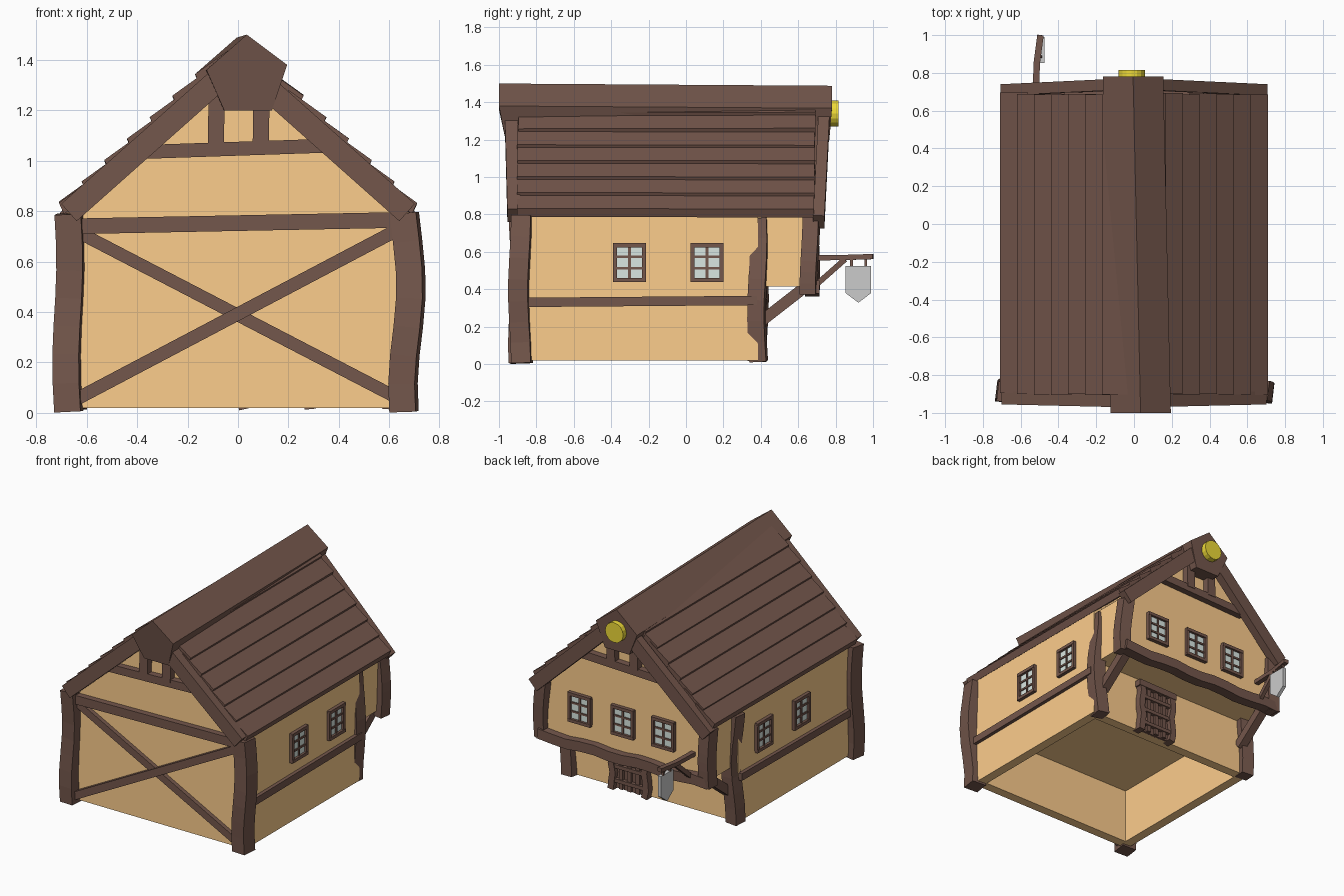
import bpy, bmesh, math, random
from mathutils import Vector as V

if "Cube" in bpy.data.objects:
    bpy.data.objects.remove(bpy.data.objects["Cube"])

random.seed(4)


def material(name, rgb):
    m = bpy.data.materials.new(name)
    m.diffuse_color = (*rgb, 1)
    m.use_nodes = True
    m.node_tree.nodes["Principled BSDF"].inputs["Base Color"].default_value = m.diffuse_color
    return m


PLASTER = material("plaster", (0.98, 0.61, 0.265))
WOOD = material("timber", (0.175, 0.095, 0.072))
ROOF = material("roof_wood", (0.175, 0.093, 0.071))
GLASS = material("glass", (0.7, 0.8, 0.76))
GOLD = material("gold", (0.85, 0.7, 0.04))
X, Y, Z = V((1, 0, 0)), V((0, 1, 0)), V((0, 0, 1))


def make(name, bm, mat=None):
    bmesh.ops.recalc_face_normals(bm, faces=bm.faces[:])
    me = bpy.data.meshes.new(name)
    bm.to_mesh(me)
    bm.free()
    ob = bpy.data.objects.new(name, me)
    bpy.context.collection.objects.link(ob)
    if mat:
        me.materials.append(mat)
    return ob


def loft(bm, rings):
    rs = [[bm.verts.new(p) for p in r] for r in rings]
    n = len(rs[0])
    for a, b in zip(rs, rs[1:]):
        for i in range(n):
            bm.faces.new((a[i], a[(i + 1) % n], b[(i + 1) % n], b[i]))
    bm.faces.new(rs[0][::-1])
    bm.faces.new(rs[-1])


def sweep(bm, path, w, d, side):
    """Rectangular bar along a path; d is its depth in the side direction."""
    path = [V(p) for p in path]
    rings = []
    for i, p in enumerate(path):
        t = (path[min(i + 1, len(path) - 1)] - path[max(i - 1, 0)]).normalized()
        u = t.cross(side).normalized() * w / 2
        v = u.cross(t).normalized() * d / 2
        rings.append([p + u + v, p - u + v, p - u - v, p + u - v])
    loft(bm, rings)


def beam(name, path, w, d, side, mat=WOOD):
    bm = bmesh.new()
    sweep(bm, path, w, d, side)
    return make(name, bm, mat)


def prism(name, pts, y0, y1, mat, shift=(0, 0)):
    bm = bmesh.new()
    loft(bm, [[(x, y0, z) for x, z in pts],
              [(x + shift[0], y1, z + shift[1]) for x, z in pts]])
    return make(name, bm, mat)


def post(name, x, y, z0, z1, phase, w=0.1, amp=0.015):
    s = math.copysign(1, x)
    path = []
    for i in range(8):
        z = z0 + (z1 - z0) * i / 7
        k = math.sin((z - 0.3) * 7.85 + phase)
        path.append((x + s * amp * k, y + 0.008 * math.cos(z * 8 + phase), z))
    beam(name, path, w, w, V((0.12, 1, 0)).normalized())


# Plaster body, hollow from below, with overhanging upper storey
def house(z, w):
    return [(-w, z), (w, z), (w, 0.8), (0, 1.4), (-w, 0.8)]


body = prism("house_body", house(0.02, 0.675), -0.88, 0.385, PLASTER)
bm = bmesh.new()
bm.from_mesh(body.data)
under = min(bm.faces, key=lambda f: f.normal.z)
bmesh.ops.inset_region(bm, faces=[under], thickness=0.095)
pit = bmesh.ops.extrude_discrete_faces(bm, faces=[under])["faces"][0]
bmesh.ops.translate(bm, verts=pit.verts[:], vec=(0, 0, 0.39))
bm.to_mesh(body.data)
bm.free()
prism("upper_overhang", house(0.415, 0.65), 0.38, 0.66, PLASTER)

# Roof planks and gable boards
for s, tag in ((-1, "left"), (1, "right")):
    for i in range(7):
        xl = 0.69 - 0.09 * (6 - i)
        xu = max(xl - 0.13, 0)
        line = lambda x: 1.44 - 0.945 * x
        pts = [(s * xl, line(xl)), (s * (xl + 0.02), line(xl) + 0.045),
               (s * xu, line(xu) + 0.03), (s * xu, line(xu) - 0.015)]
        j = random.uniform(-0.006, 0.006)
        prism(f"roof_plank_{tag}_{i}", pts, -0.9 + j, 0.69 + j, ROOF, (0, j))
    beam(f"front_gable_board_{tag}", [(s * 0.04, -0.935, 1.355), (s * 0.67, -0.92, 0.795)],
         0.092, 0.07, Y)
    beam(f"back_gable_board_{tag}", [(s * 0.04, 0.74, 1.355), (s * 0.675, 0.71, 0.76)],
         0.092, 0.06, Y)

# Ridge cap, its ends leaning inward towards the bottom
cap = [(0.035, 1.5), (0.195, 1.38), (0.135, 1.2), (-0.055, 1.2), (-0.125, 1.36)]
bm = bmesh.new()
loft(bm, [[(x, -1.0 if z > 1.3 else -0.965, z) for x, z in cap],
          [(x - 0.04, 0.78 if z > 1.3 else 0.765, z - 0.012) for x, z in cap]])
make("ridge_cap", bm, WOOD)

# Corner posts, side rails and overhang braces
for s, tag in ((-1, "left"), (1, "right")):
    ph, amp = (0, 0.016) if s > 0 else (2.4, 0.008)
    post(f"front_post_{tag}", s * 0.67, -0.885, 0.005, 0.79, ph, 0.105, amp)
    post(f"middle_post_{tag}", s * 0.636, 0.385, 0.015, 0.78, ph + 1, 0.09)
    post(f"back_post_{tag}", s * 0.64, 0.662, 0.375, 0.78, ph, 0.085, amp)
    beam(f"side_rail_{tag}", [(s * 0.675, -0.86, 0.33), (s * 0.675, 0.38, 0.34)], 0.05, 0.05, X)
    beam(f"overhang_brace_{tag}", [(s * 0.6, 0.39, 0.22), (s * 0.6, 0.66, 0.43)], 0.06, 0.06, X)

# Front timber framing
beam("front_tie_beam", [(-0.64, -0.89, 0.74), (0.64, -0.89, 0.765)], 0.062, 0.065, Y)
beam("front_cross_brace_a", [(-0.65, -0.887, 0.725), (0.65, -0.887, 0.05)], 0.05, 0.045, Y)
beam("front_cross_brace_b", [(-0.65, -0.893, 0.05), (0.65, -0.893, 0.735)], 0.052, 0.055, Y)

# Gable collar beams and short struts on both ends
for y, tag in ((-0.89, "front"), (0.67, "back")):
    beam(f"{tag}_collar_beam", [(-0.37, y, 1.035), (0.37, y, 1.06)], 0.055, 0.07, Y)
    for x in (-0.088, 0.09):
        beam(f"{tag}_gable_strut", [(x, y, 1.06), (x + 0.004, y, 1.29)], 0.064, 0.075, Y)

# Wavy beam along the overhang edge
beam("overhang_beam", [(-0.66 + 0.11 * i, 0.675, 0.405 + 0.008 * math.sin(i * 1.7))
                       for i in range(13)], 0.07, 0.075, Y)


# Windows: glass, frame, one upright and two cross bars
def window(name, centre, out, w=0.155, h=0.185):
    c, t = V(centre), out.cross(Z)
    beam(name + "_glass", [c - Z * h / 2, c + Z * h / 2], w, 0.02, out, GLASS)
    bm = bmesh.new()
    for k, b, d in ((-1, 0.022, 0.05), (0, 0.014, 0.035), (1, 0.022, 0.05)):
        o = c + t * k * w / 2
        sweep(bm, [o - Z * h / 2, o + Z * h / 2], b, d, out)
    for k, b, d in ((-1, 0.022, 0.054), (-0.33, 0.013, 0.034), (0.33, 0.013, 0.034), (1, 0.022, 0.054)):
        o = c + Z * k * h / 2
        sweep(bm, [o - t * (w / 2 + 0.01), o + t * (w / 2 + 0.01)], b, d, out)
    make(name + "_frame", bm, WOOD)


for s, tag in ((-1, "left"), (1, "right")):
    for i, y in enumerate((-0.302, 0.112)):
        window(f"{tag}_window_{i}", (s * 0.672, y, 0.543), X * s)
for i, x in enumerate((-0.295, 0.02, 0.355)):
    window(f"back_window_{i}", (x, 0.66, 0.65), Y)

# Back door with crooked frame and lattice bars
dx, dy = 0.15, 0.385
beam("door_panel", [(dx, dy, 0.02), (dx, dy, 0.35)], 0.24, 0.03, Y, ROOF)
bm = bmesh.new()
for s in (-1, 1):
    sweep(bm, [(dx + s * (0.13 + 0.008 * math.sin(i * 2 + s)), dy + 0.01, 0.015 + 0.06 * i)
               for i in range(7)], 0.045, 0.07, Y)
sweep(bm, [(dx - 0.16, dy + 0.01, 0.365), (dx + 0.16, dy + 0.01, 0.37)], 0.045, 0.075, Y)
make("door_frame", bm, WOOD)
bm = bmesh.new()
for k in (-0.065, 0, 0.065):
    sweep(bm, [(dx + k, dy + 0.015, 0.025), (dx + k, dy + 0.015, 0.35)], 0.03, 0.035, Y)
for z in (0.08, 0.18, 0.28):
    sweep(bm, [(dx - 0.12, dy + 0.02, z), (dx + 0.12, dy + 0.02, z)], 0.025, 0.04, Y)
make("door_lattice", bm, WOOD)

# Hanging sign on a bracket
beam("sign_pole", [(-0.52, 0.66, 0.568), (-0.515, 0.85, 0.57), (-0.495, 1.0, 0.575)], 0.034, 0.028, Z)
beam("sign_bracket", [(-0.52, 0.68, 0.41), (-0.512, 0.85, 0.56)], 0.03, 0.028, X)
for y in (0.885, 0.962):
    beam("sign_hanger", [(-0.492, y, 0.515), (-0.502, y, 0.57)], 0.014, 0.014, X)
bm = bmesh.new()
outline = [(0.853, 0.525), (0.99, 0.525), (0.99, 0.38), (0.922, 0.328), (0.853, 0.38)]
loft(bm, [[(x, y, z) for y, z in outline] for x in (-0.5, -0.475)])
make("sign_board", bm)

# Gold disc on the back of the ridge
bm = bmesh.new()
ring = lambda r, y: [(-0.012 + r * math.cos(a * math.pi / 8), y, 1.34 + r * math.sin(a * math.pi / 8))
                     for a in range(16)]
loft(bm, [ring(0.07, 0.76), ring(0.07, 0.815)])
make("gold_disc", bm, GOLD)
